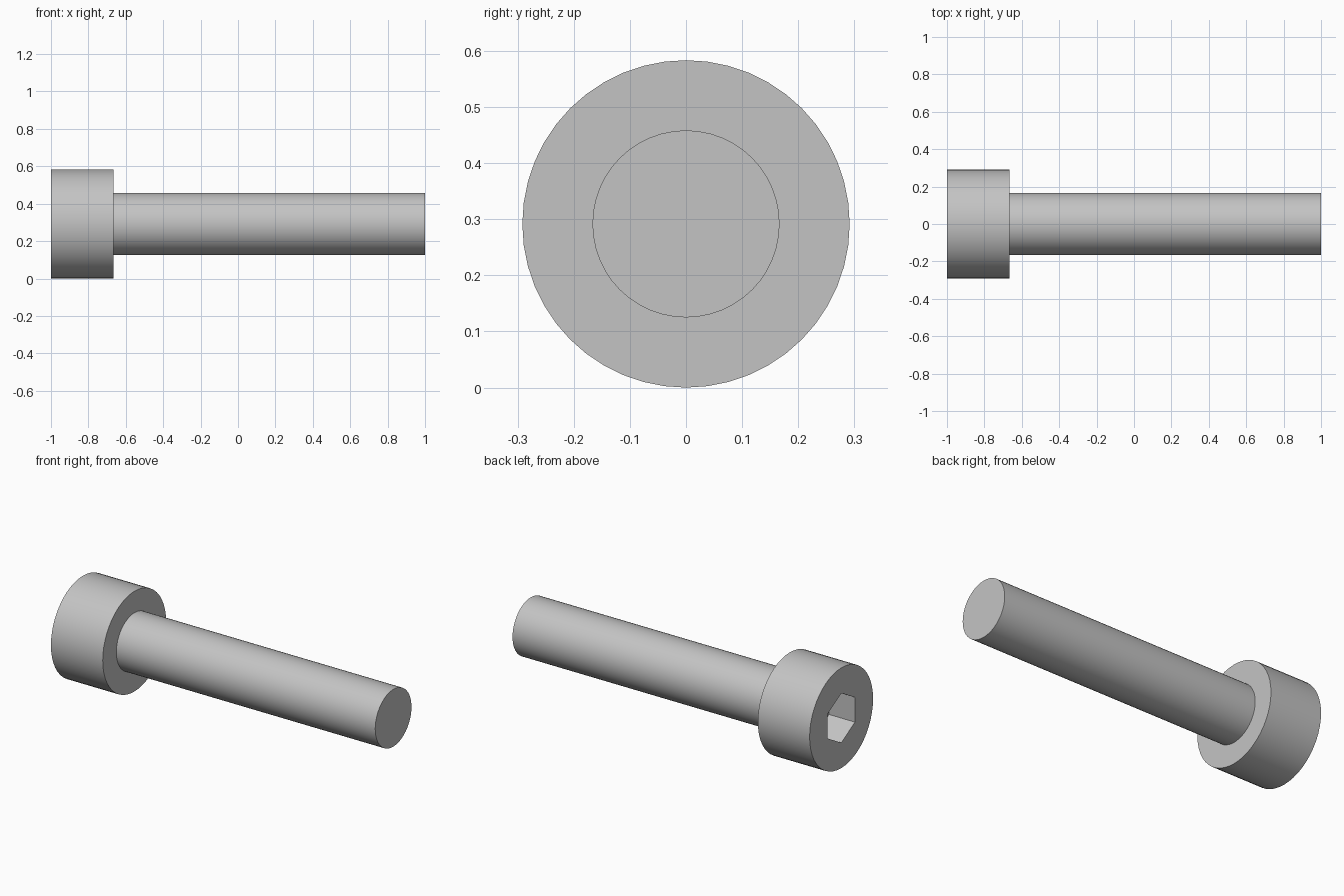
import bpy
import bmesh
from math import sin, cos, pi, radians

cube = bpy.data.objects.get("Cube")
if cube:
    bpy.data.objects.remove(cube, do_unlink=True)

SEGMENTS = 48
HEAD_RADIUS, SHANK_RADIUS = 0.2917, 0.1667
AXIS_Z = HEAD_RADIUS
HEAD_END, HEAD_BASE, TIP = -1.0, -0.6667, 1.0
SOCKET_RADIUS, SOCKET_DEPTH = 0.125 / cos(pi / 6), 0.1667

steel = bpy.data.materials.new("steel_grey")
steel.use_nodes = True
GREY = (0.55, 0.55, 0.55, 1)
steel.diffuse_color = GREY
steel.node_tree.nodes["Principled BSDF"].inputs["Base Color"].default_value = GREY


def ring(bm, x, radius, count):
    """Loop of vertices around the screw axis, first one at the top."""
    angles = [2 * pi * i / count for i in range(count)]
    return [bm.verts.new((x, radius * sin(a), AXIS_Z + radius * cos(a))) for a in angles]


def wall(bm, a, b):
    """Side faces joining two equal loops."""
    n = len(a)
    for i in range(n):
        j = (i + 1) % n
        bm.faces.new((a[i], a[j], b[j], b[i]))


def finish(bm, name):
    bmesh.ops.recalc_face_normals(bm, faces=bm.faces[:])
    mesh = bpy.data.meshes.new(name)
    bm.to_mesh(mesh)
    bm.free()
    mesh.materials.append(steel)
    obj = bpy.data.objects.new(name, mesh)
    bpy.context.collection.objects.link(obj)
    bpy.ops.object.select_all(action="DESELECT")
    obj.select_set(True)
    bpy.context.view_layer.objects.active = obj
    bpy.ops.object.shade_smooth_by_angle(angle=radians(30))


# Cylindrical head with a hexagonal socket
bm = bmesh.new()
rim = ring(bm, HEAD_END, HEAD_RADIUS, SEGMENTS)
base = ring(bm, HEAD_BASE, HEAD_RADIUS, SEGMENTS)
mouth = ring(bm, HEAD_END, SOCKET_RADIUS, 6)
floor = ring(bm, HEAD_END + SOCKET_DEPTH, SOCKET_RADIUS, 6)
wall(bm, rim, base)
wall(bm, mouth, floor)
bm.faces.new(base)
bm.faces.new(floor)
step = SEGMENTS // 6
for side in range(6):
    arc = [rim[(side * step + k) % SEGMENTS] for k in range(step + 1)]
    bm.faces.new(arc + [mouth[(side + 1) % 6], mouth[side]])
finish(bm, "socket_head")

# Plain shank, set slightly into the head
bm = bmesh.new()
root = ring(bm, HEAD_BASE - 0.03, SHANK_RADIUS, SEGMENTS)
tip = ring(bm, TIP, SHANK_RADIUS, SEGMENTS)
wall(bm, root, tip)
bm.faces.new(root)
bm.faces.new(tip)
finish(bm, "shank")
